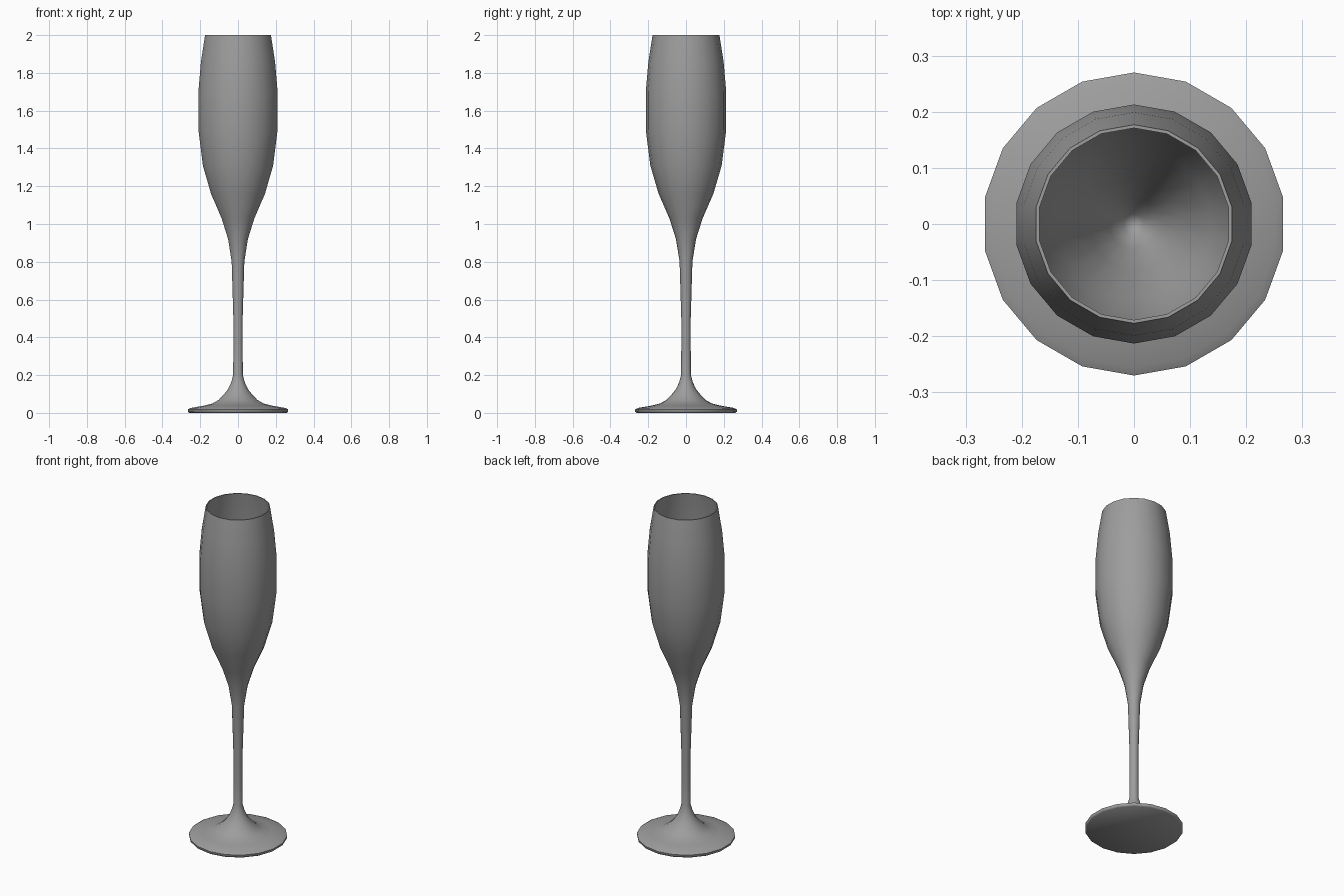
import bpy, bmesh, math

if "Cube" in bpy.data.objects:
    bpy.data.objects.remove(bpy.data.objects["Cube"])

SIDES = 18

# Outer profile from the underside of the foot up to the rim (radius, height)
outer = [(0.262, 0.0), (0.269, 0.006), (0.270, 0.018), (0.255, 0.026),
         (0.190, 0.037), (0.137, 0.050), (0.105, 0.068), (0.078, 0.095),
         (0.054, 0.125), (0.037, 0.160), (0.026, 0.200), (0.025, 0.350),
         (0.025, 0.500), (0.034, 0.800),
         (0.053, 0.920), (0.088, 1.030), (0.145, 1.160), (0.189, 1.310),
         (0.213, 1.500), (0.213, 1.700), (0.199, 1.860), (0.177, 2.0)]
# Inner bowl profile from the rim down to the bottom of the cup
inner = [(0.171, 2.0), (0.193, 1.860), (0.207, 1.700), (0.207, 1.500),
         (0.183, 1.310), (0.138, 1.165), (0.081, 1.040), (0.045, 0.930),
         (0.018, 0.890)]

# Revolve the profile, with a corner on the y axis
bm = bmesh.new()
rings = []
for r, z in outer + inner:
    rings.append([bm.verts.new((r * math.cos(a), r * math.sin(a), z))
                  for a in (math.pi / 2 + 2 * math.pi * i / SIDES for i in range(SIDES))])
for lo, hi in zip(rings, rings[1:]):
    for i in range(SIDES):
        j = (i + 1) % SIDES
        bm.faces.new((lo[i], lo[j], hi[j], hi[i]))

# Close the underside of the foot and the cup bottom
bm.faces.new(rings[0][::-1])
tip = bm.verts.new((0, 0, 0.878))
for i in range(SIDES):
    bm.faces.new((rings[-1][i], rings[-1][(i + 1) % SIDES], tip))
bmesh.ops.recalc_face_normals(bm, faces=bm.faces)

mesh = bpy.data.meshes.new("flute_glass")
bm.to_mesh(mesh)
bm.free()
glass = bpy.data.objects.new("flute_glass", mesh)
bpy.context.collection.objects.link(glass)

# Dark grey material
grey = bpy.data.materials.new("dark_grey")
grey.diffuse_color = (0.34, 0.34, 0.34, 1)
grey.use_nodes = True
grey.node_tree.nodes["Principled BSDF"].inputs["Base Color"].default_value = grey.diffuse_color
mesh.materials.append(grey)

# Smooth sides, crisp rim and foot edges
bpy.context.view_layer.objects.active = glass
glass.select_set(True)
bpy.ops.object.shade_smooth_by_angle(angle=math.radians(50))
